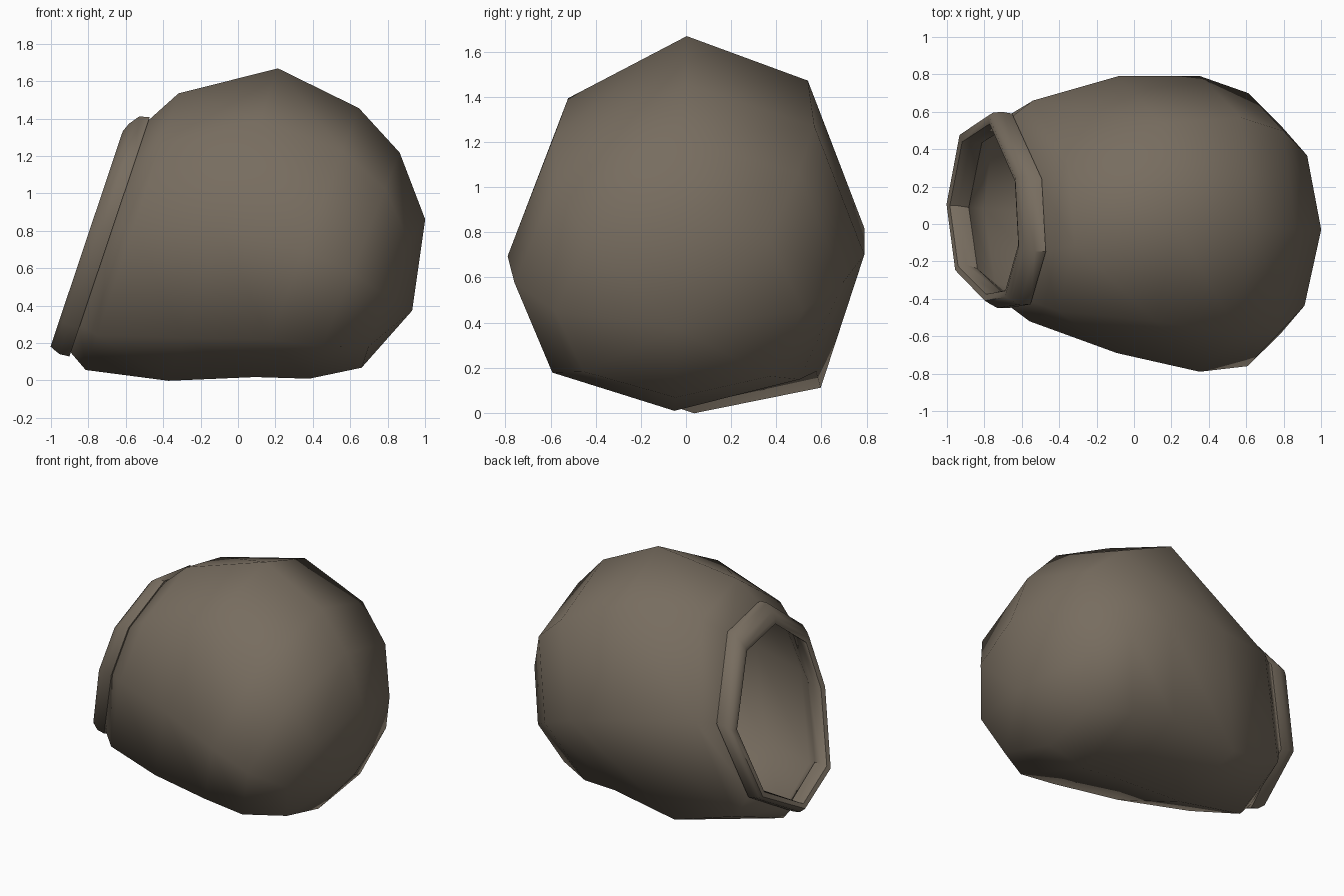
import bpy, bmesh, math
from mathutils import Vector

if "Cube" in bpy.data.objects:
    bpy.data.objects.remove(bpy.data.objects["Cube"])

clay = bpy.data.materials.new("grey_brown_clay")
clay.diffuse_color = (0.185, 0.152, 0.115, 1)
clay.use_nodes = True
clay.node_tree.nodes["Principled BSDF"].inputs["Base Color"].default_value = clay.diffuse_color

# Tilted pot frame: AXIS runs from mouth to base, UP lies across it
AXIS = Vector((0.948, 0, -0.318))
SIDE = Vector((0, 1, 0))
UP = Vector((0.318, 0, 0.948))

# Slightly uneven eight-sided cross-sections (unit size) of belly and mouth
BELLY = [(0, 1), (.72, .74), (1, -.05), (.73, -.77), (-.03, -1), (-.77, -.72), (-1, -.06), (-.74, .68)]
MOUTH = [(-.42, 1), (.33, .9), (1, .16), (.79, -.64), (.04, -1), (-.67, -.76), (-1, .06), (-.96, .62)]


def place(t, y, s):
    return AXIS * t + SIDE * y + UP * s


def ring(bm, t, cy, cs, ry, rs, w, tilt=0, sag=0, peak=0):
    """One octagonal ring; w blends belly outline (0) to mouth outline (1)."""
    out = []
    for i, (b, m) in enumerate(zip(BELLY, MOUTH)):
        u = b[0] * (1 - w) + m[0] * w
        v = b[1] * (1 - w) + m[1] * w
        along = t + tilt * v + peak * max(v, 0) ** 3
        drop = sag if i == 3 else 0  # lower back corner hangs lower
        out.append(bm.verts.new(place(along, cy + u * ry, cs + v * rs - drop)))
    return out


def loft(name, rows, start=None, end=None, closed=False, angle=60):
    bm = bmesh.new()
    rings = [ring(bm, *r) for r in rows]
    pairs = list(zip(rings, rings[1:]))
    if closed:
        pairs.append((rings[-1], rings[0]))
    for a, b in pairs:
        for i in range(8):
            j = (i + 1) % 8
            bm.faces.new((a[i], a[j], b[j], b[i]))
    for pole, loop in ((start, rings[0]), (end, rings[-1])):
        if pole:
            p = bm.verts.new(place(*pole))
            for i in range(8):
                bm.faces.new((loop[i], loop[(i + 1) % 8], p))
    bmesh.ops.recalc_face_normals(bm, faces=bm.faces)
    me = bpy.data.meshes.new(name)
    bm.to_mesh(me)
    bm.free()
    me.materials.append(clay)
    ob = bpy.data.objects.new(name, me)
    bpy.context.collection.objects.link(ob)
    bpy.ops.object.select_all(action='DESELECT')
    ob.select_set(True)
    bpy.context.view_layer.objects.active = ob
    bpy.ops.object.shade_smooth_by_angle(angle=math.radians(angle))
    return ob


# Rounded body: (axis position, centre y, centre up, half width, half height, blend, tilt, sag, peak)
outer = [
    (.605, -.03, .705, .55, .43, 0, 0, 0, .07),
    (.395, -.03, .78, .73, .65, 0, .037, 0, 0),
    (.115, 0, .816, .79, .77, 0, .035, 0, 0),
    (-.34, .05, .765, .74, .885, .15, .012, .1, 0),
    (-.79, .07, .574, .59, .78, .75, 0, .08, 0),
    (-.90, .07, .51, .50, .65, 1, 0, 0, 0),
]
wall = 0.04
inner = [(t - (wall if t > .3 else 0), cy, cs, ry - wall, rs - wall, *rest)
         for t, cy, cs, ry, rs, *rest in reversed(outer)]
loft("pot_body", outer + inner, start=(.764, -.04, .65), end=(.724, -.04, .65))

# Raised collar around the mouth with a chamfered front lip
loft("mouth_rim", [
    (-.895, .07, .51, .48, .63, 1),
    (-.895, .07, .51, .52, .675, 1),
    (-.95, .075, .50, .525, .67, 1),
    (-.99, .085, .48, .51, .635, 1),
    (-1.008, .085, .46, .495, .607, 1),
    (-1.0, .08, .46, .455, .575, 1),
    (-.96, .08, .485, .445, .585, 1),
    (-.90, .07, .51, .46, .605, 1),
], closed=True, angle=50)
